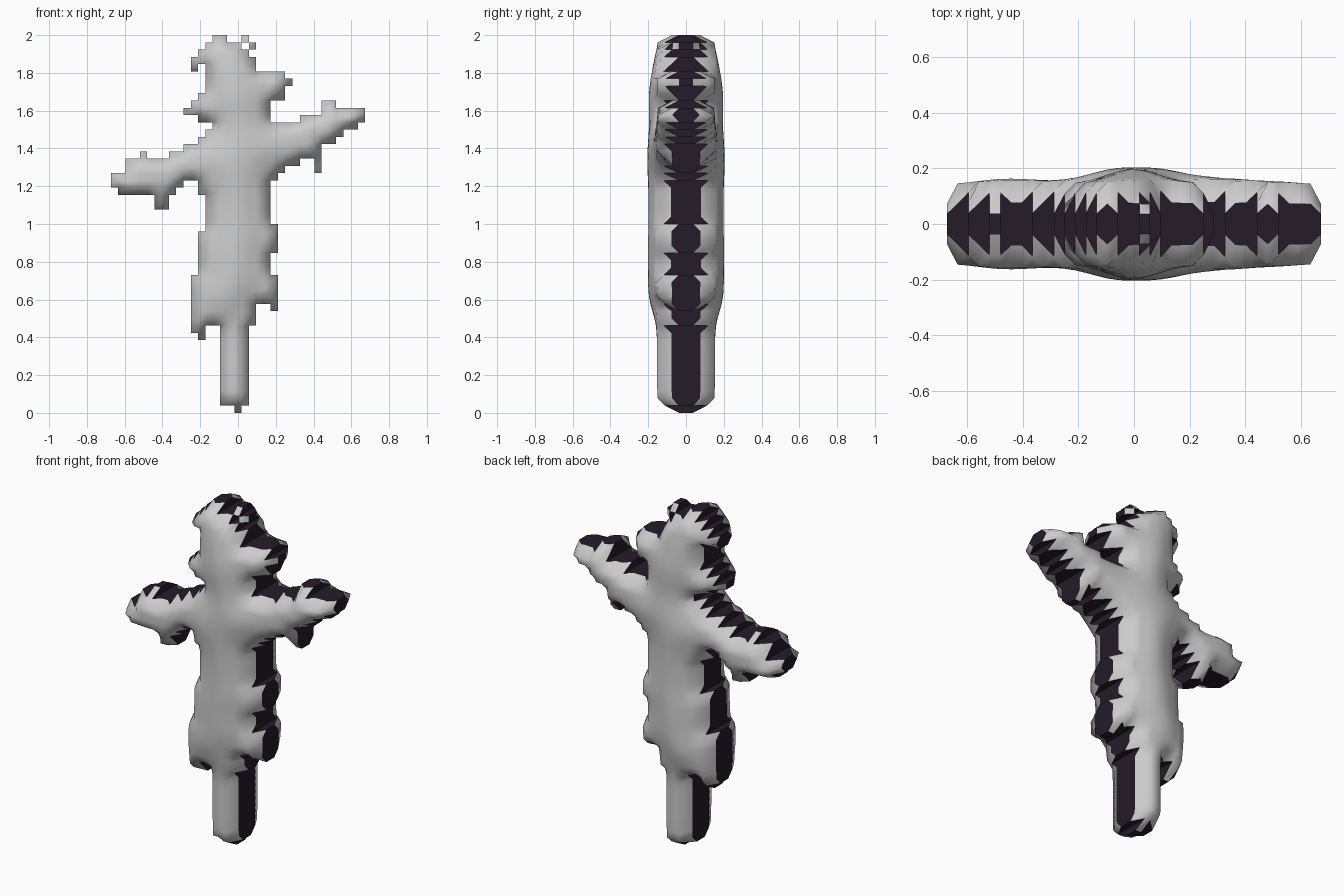
import bpy, math

if "Cube" in bpy.data.objects:
    bpy.data.objects.remove(bpy.data.objects["Cube"])

CELL = 2 / 52          # the silhouette is stepped on a 35 x 52 grid
COLS = 35
cells = set()


def block(left, right, low, high):
    cells.update((i, j) for i in range(left, right) for j in range(low, high))


def tuft(col, low, height):
    block(col, col + 1, low, low + height)


def slope(first, last, low, low_end, high, high_end):
    """Sloping bar, stepped to the grid."""
    for i in range(first, last + 1):
        t = (i - first) / (last - first)
        block(i, i + 1, round(low + t * (low_end - low)), round(high + t * (high_end - high)))


# Pole
block(15, 19, 1, 13)
tuft(17, 0, 1)
# Coat with ragged hem
block(13, 22, 15, 39)
block(13, 20, 12, 15)
tuft(11, 11, 8)
tuft(12, 10, 15)
tuft(12, 30, 4)
tuft(22, 14, 5)
tuft(22, 22, 4)
# Left arm and hand
slope(8, 13, 30.3, 33.3, 35.6, 38.6)
block(2, 8, 30, 35)
block(0, 2, 31, 33)
tuft(1, 30, 1)
tuft(4, 35, 1)
block(6, 8, 28, 30)
# Right arm and hand
slope(22, 34, 32.3, 39.9, 39.8, 42.1)
tuft(28, 33, 3)
block(29, 31, 41, 43)
# Head, collar points and brim
block(14, 22, 39, 47)
block(13, 14, 40, 47)
slope(10, 12, 41, 40.4, 42, 44)
block(22, 24, 43, 47)
tuft(24, 45, 1)
# Hat
block(13, 20, 47, 49)
block(13, 18, 49, 51)
block(14, 16, 51, 52)
tuft(12, 48, 2)
tuft(11, 47, 2)
tuft(18, 49, 1)
tuft(18, 51, 1)
tuft(19, 50, 1)
cells.discard((13, 39))


def edge_distance(i, j):
    reach = range(-6, 7)
    return min(math.hypot(x, z) for x in reach for z in reach if (i + x, j + z) not in cells)


# Padded thickness per cell, then softened inside the outline
depth = {c: min(0.205, 0.12 + 0.021 * edge_distance(*c)) for c in cells}
for _ in range(2):
    soft = {}
    for i, j in cells:
        near = [depth[i + x, j + z] for x in (-1, 0, 1) for z in (-1, 0, 1)
                if (i + x, j + z) in depth]
        soft[i, j] = sum(near) / len(near)
    depth = soft


def corner(i, j, side):
    half = sum(depth.get((i - x, j - z), 0) for x in (0, 1) for z in (0, 1)) / 4
    return ((i - COLS / 2) * CELL, side * half, j * CELL)


def build(name, quads, smooth):
    index, faces = {}, []
    for quad in quads:
        faces.append([index.setdefault(key, len(index)) for key in quad])
    mesh = bpy.data.meshes.new(name)
    mesh.from_pydata([corner(*key) for key in index], [], faces)
    for p in mesh.polygons:
        p.use_smooth = smooth
    mesh.update()
    obj = bpy.data.objects.new(name, mesh)
    bpy.context.collection.objects.link(obj)
    return obj


# Padded front and back shells
RING = [(0, 0), (1, 0), (1, 1), (0, 1)]
for name, side in (("front_shell", -1), ("back_shell", 1)):
    build(name, [[(i + x, j + z, side) for x, z in RING[::-side]]
                 for i, j in sorted(cells)], True)

# Stepped band closing the outline between the shells
walls = []
for i, j in sorted(cells):
    for k, (ax, az) in enumerate(RING):
        bx, bz = RING[(k + 1) % 4]
        if (i + bz - az, j - bx + ax) not in cells:
            a, b = (i + ax, j + az), (i + bx, j + bz)
            walls.append([a + (-1,), b + (-1,), b + (1,), a + (1,)])
band = build("side_band", walls, False)
dark = bpy.data.materials.new("dark_edge")
dark.diffuse_color = (0.018, 0.011, 0.022, 1)
dark.use_nodes = True
dark.node_tree.nodes["Principled BSDF"].inputs["Base Color"].default_value = dark.diffuse_color
band.data.materials.append(dark)
